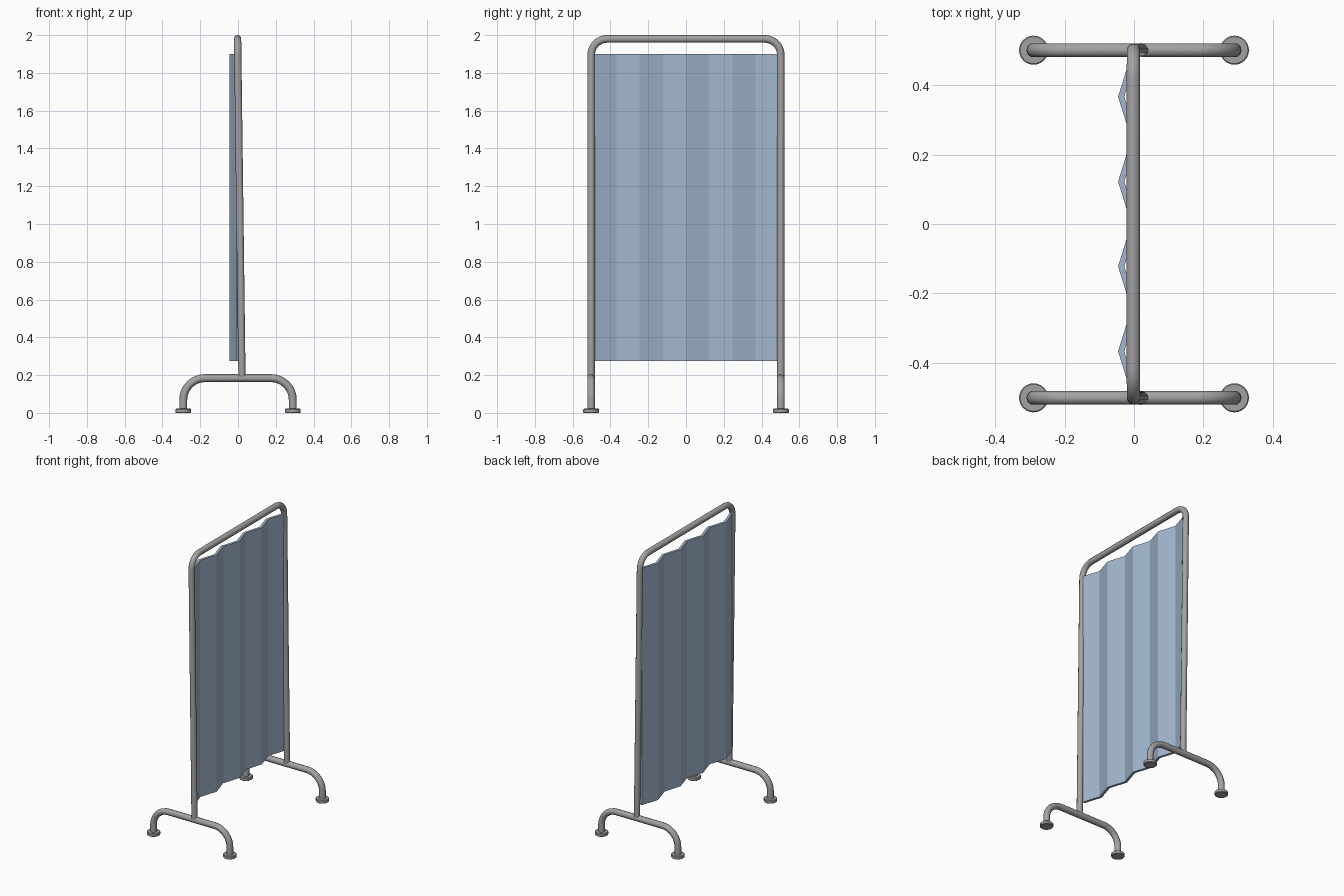
import bpy, math
from mathutils import Vector

if "Cube" in bpy.data.objects:
    bpy.data.objects.remove(bpy.data.objects["Cube"])


def material(name, rgb):
    m = bpy.data.materials.new(name)
    m.diffuse_color = (*rgb, 1)
    m.use_nodes = True
    m.node_tree.nodes["Principled BSDF"].inputs["Base Color"].default_value = m.diffuse_color
    return m


grey = material("grey_metal", (0.37, 0.36, 0.36))
blue = material("blue_cloth", (0.36, 0.47, 0.62))


def rounded_path(points, radius, steps=8):
    """Replace the inner corners of a path with quarter arcs."""
    pts = [Vector(p) for p in points]
    out = [pts[0]]
    for a, b, c in zip(pts, pts[1:], pts[2:]):
        u, v = (a - b).normalized(), (c - b).normalized()
        for i in range(steps + 1):
            t = math.pi / 2 * i / steps
            out.append(b + radius * (u * (1 - math.sin(t)) + v * (1 - math.cos(t))))
    return out + [pts[-1]]


def tube(name, path, radius):
    cu = bpy.data.curves.new(name, "CURVE")
    cu.dimensions = "3D"
    cu.bevel_depth = radius
    cu.bevel_resolution = 3
    cu.use_fill_caps = True
    sp = cu.splines.new("POLY")
    sp.points.add(len(path) - 1)
    for p, co in zip(sp.points, path):
        p.co = (*co, 1)
    ob = bpy.data.objects.new(name, cu)
    bpy.context.collection.objects.link(ob)
    bpy.ops.object.select_all(action="DESELECT")
    ob.select_set(True)
    bpy.context.view_layer.objects.active = ob
    bpy.ops.object.convert(target="MESH")
    ob = bpy.context.object
    ob.data.materials.clear()
    ob.data.materials.append(grey)
    bpy.ops.object.shade_smooth_by_angle(angle=math.radians(40))
    return ob


# Slightly leaning top frame
Y = 0.502
tube("frame", rounded_path([(0.021, -Y, 0.19), (-0.002, -Y, 1.98),
                            (-0.002, Y, 1.98), (0.021, Y, 0.19)], 0.085), 0.02)

# Floor legs and feet
for side, y in (("near", -Y), ("far", Y)):
    tube("leg_" + side, rounded_path([(-0.29, y, 0.01), (-0.29, y, 0.184),
                                      (0.29, y, 0.184), (0.29, y, 0.01)], 0.115), 0.021)
    for end, x in (("left", -0.29), ("right", 0.29)):
        bpy.ops.mesh.primitive_cylinder_add(vertices=24, radius=0.042, depth=0.022,
                                            location=(x, y, 0.011))
        foot = bpy.context.object
        foot.name = f"foot_{side}_{end}"
        foot.data.materials.append(grey)
        bev = foot.modifiers.new("bevel", "BEVEL")
        bev.width = 0.003
        bev.segments = 1
        bpy.ops.object.shade_smooth_by_angle(angle=math.radians(30))

# Pleated cloth panel: zigzag outline with thickness, extruded upward
n = 8
front = [(-0.008 if i % 2 == 0 else -0.046, -0.49 + 0.98 * i / n) for i in range(n + 1)]
back = [(x + 0.018, y) for x, y in reversed(front)]
outline = front + back
k = len(outline)
verts = [(x, y, z) for z in (0.275, 1.9) for x, y in outline]
faces = [(i, i + k, (i + 1) % k + k, (i + 1) % k) for i in range(k)]
for i in range(n):
    q = (i, i + 1, k - 2 - i, k - 1 - i)
    faces += [q, tuple(v + k for v in reversed(q))]
me = bpy.data.meshes.new("cloth_panel")
me.from_pydata(verts, [], faces)
me.materials.append(blue)
cloth = bpy.data.objects.new("cloth_panel", me)
bpy.context.collection.objects.link(cloth)
bpy.ops.object.select_all(action="DESELECT")
cloth.select_set(True)
bpy.context.view_layer.objects.active = cloth
bpy.ops.object.mode_set(mode="EDIT")
bpy.ops.mesh.select_all(action="SELECT")
bpy.ops.mesh.normals_make_consistent(inside=False)
bpy.ops.object.mode_set(mode="OBJECT")
